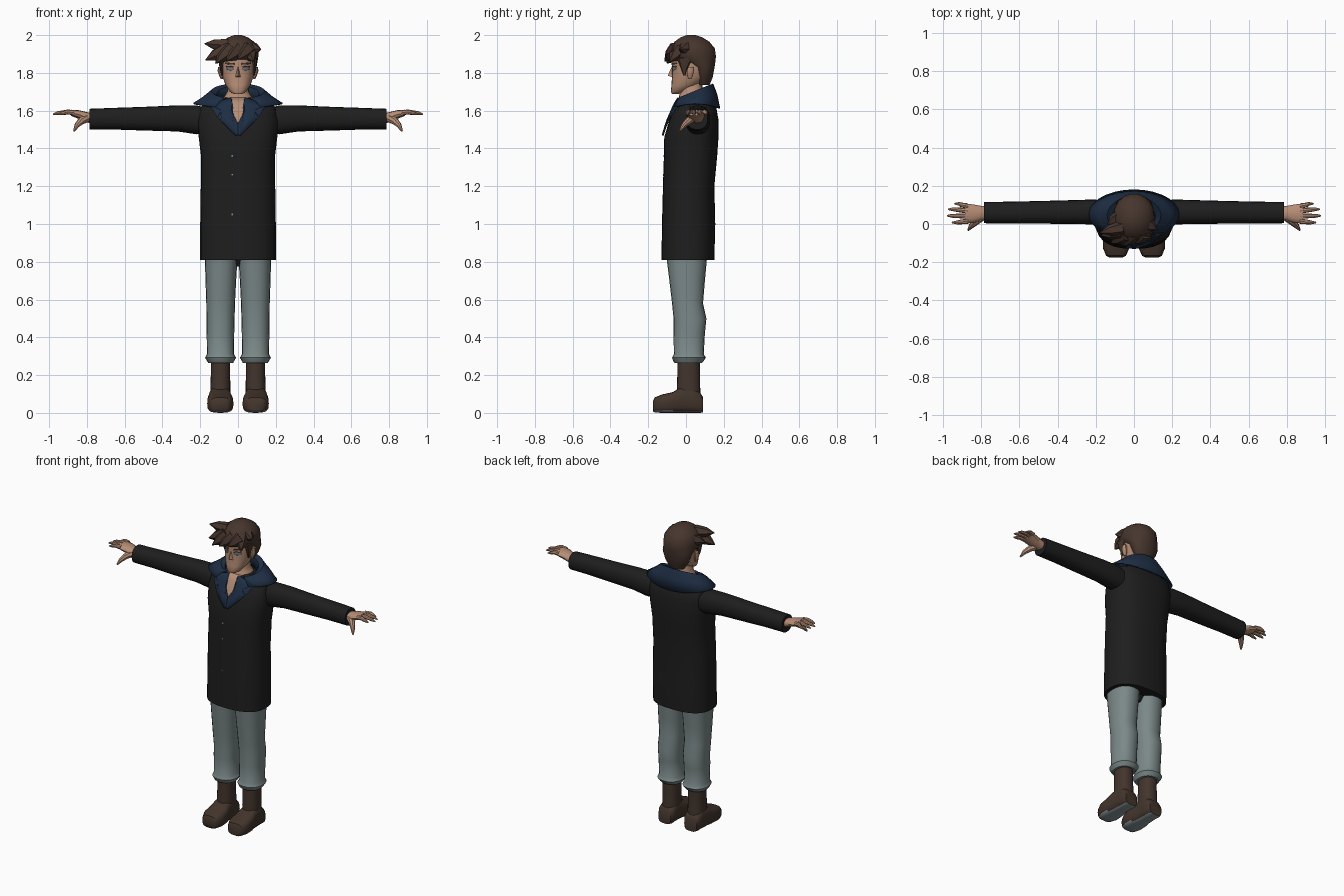
import bpy, bmesh, math
from mathutils import Vector
from mathutils.bvhtree import BVHTree


def material(name, rgb):
    m = bpy.data.materials.new(name)
    m.diffuse_color = (*rgb, 1)
    return m


BLACK = material("coat black", (0.013, 0.013, 0.013))
NAVY = material("collar navy", (0.013, 0.027, 0.058))
GREY = material("trouser grey", (0.20, 0.25, 0.25))
SKIN = material("skin", (0.47, 0.27, 0.18))
HAIR = material("hair brown", (0.062, 0.036, 0.026))
BOOT = material("boot brown", (0.055, 0.035, 0.025))
EYE = material("eye blue grey", (0.14, 0.18, 0.21))
SOLE = material("sole grey", (0.24, 0.29, 0.31))


def finish(name, bm, mat, mirror=False, thick=0):
    bmesh.ops.recalc_face_normals(bm, faces=bm.faces)
    me = bpy.data.meshes.new(name)
    bm.to_mesh(me)
    bm.free()
    me.materials.append(mat)
    ob = bpy.data.objects.new(name, me)
    bpy.context.collection.objects.link(ob)
    if thick:
        mod = ob.modifiers.new("thickness", 'SOLIDIFY')
        mod.thickness, mod.offset = thick, 0
    if mirror:
        ob.modifiers.new("mirror", 'MIRROR').use_mirror_merge = False
    return ob


def skin_rings(bm, rings):
    vs = [[bm.verts.new(p) for p in r] for r in rings]
    n = len(vs[0])
    for a, b in zip(vs, vs[1:]):
        for i in range(n):
            j = (i + 1) % n
            bm.faces.new((a[i], a[j], b[j], b[i]))
    bm.faces.new(vs[0])
    bm.faces.new(vs[-1][::-1])


def loft(name, rings, mat, axis='z', n=20, e=2.3, mirror=False):
    """Rings are (position on axis, a0, a1, b0, b1) bounds of rounded sections."""
    out = []
    for t, a0, a1, b0, b1 in rings:
        ring = []
        for i in range(n):
            w = math.tau * i / n
            c, s = math.cos(w), math.sin(w)
            a = (a0 + a1) / 2 + (a1 - a0) / 2 * math.copysign(abs(c) ** (2 / e), c)
            b = (b0 + b1) / 2 + (b1 - b0) / 2 * math.copysign(abs(s) ** (2 / e), s)
            ring.append({'z': (a, b, t), 'x': (t, a, b), 'y': (a, t, b)}[axis])
        out.append(ring)
    bm = bmesh.new()
    skin_rings(bm, out)
    return finish(name, bm, mat, mirror)


def sym(rings):
    """Expand (z, half width, y0, y1) into full bounds."""
    return [(z, -w, w, y0, y1) for z, w, y0, y1 in rings]


def tube(name, path, mat, n=8, mirror=False):
    """Tapered tube through (point, radius) pairs."""
    pts = [Vector(p) for p, r in path]
    out = []
    for i, (p, r) in enumerate(path):
        d = pts[min(i + 1, len(pts) - 1)] - pts[max(i - 1, 0)]
        q = d.to_track_quat('Z', 'Y')
        out.append([pts[i] + q @ Vector((r * math.cos(math.tau * k / n),
                                         r * math.sin(math.tau * k / n), 0)) for k in range(n)])
    bm = bmesh.new()
    skin_rings(bm, out)
    return finish(name, bm, mat, mirror)


def tree(ob):
    return BVHTree.FromPolygons([v.co for v in ob.data.vertices],
                                [p.vertices[:] for p in ob.data.polygons])


def patch(name, outline, target, mat, offset, thick=0.006, mirror=True, miss=-0.04):
    """Thin plate with an x-z outline, draped on the front of a surface."""
    bm = bmesh.new()
    bm.faces.new([bm.verts.new((x, 0, z)) for x, z in outline])
    bmesh.ops.triangulate(bm, faces=bm.faces)
    bmesh.ops.subdivide_edges(bm, edges=bm.edges, cuts=3, use_grid_fill=True)
    for v in bm.verts:
        hit = target.ray_cast(Vector((v.co.x, -1, v.co.z)), Vector((0, 1, 0)))[0]
        v.co.y = (hit.y if hit else miss) - offset
    return finish(name, bm, mat, mirror, thick)


# Coat
coat = loft("coat_body", sym([
    (0.81, .20, -.13, .15), (1.0, .20, -.127, .155), (1.2, .197, -.122, .15),
    (1.36, .196, -.117, .165), (1.46, .208, -.115, .172), (1.55, .215, -.088, .172),
    (1.62, .20, -.058, .16), (1.655, .14, -.042, .14), (1.67, .08, -.03, .10)]), BLACK, n=28, e=2.5)
coat_tree = tree(coat)
loft("coat_lining", sym([(.775, .035, -.03, .05), (.82, .06, -.06, .08)]), BLACK, n=12)
loft("sleeve", [(.15, .0, .125, 1.48, 1.61), (.22, -.002, .128, 1.475, 1.628), (.32, .0, .125, 1.49, 1.628),
                (.5, .002, .12, 1.495, 1.62), (.65, .003, .117, 1.5, 1.615),
                (.785, .004, .115, 1.5, 1.61)], BLACK, 'x', 20, mirror=True)
for z in (1.36, 1.26, 1.05):
    patch("coat_button", [(-.03 + .006 * math.cos(k), z + .006 * math.sin(k))
                          for k in (0, 1.05, 2.09, 3.14, 4.19, 5.24)], coat_tree, SOLE, .001, .003, False)

# Standing collar, open at the front
bm = bmesh.new()
cols = []
for i in range(25):
    a = math.radians(-150 + 12.5 * i)
    s, c = math.sin(a), math.cos(a)
    top = 1.70 + .04 * c
    cols.append([bm.verts.new(p) for p in (
        (.235 * s, .05 + .127 * c, 1.637 - .025 * c * c),
        (.185 * s, .048 + .113 * c, (1.637 + top) / 2),
        (.14 * s, .045 + .097 * c, top),
        (.115 * s, .04 + .08 * c, top - .012),
        (.10 * s, .04 + .07 * c, top - .06))])
for p, q in zip(cols, cols[1:]):
    for k in range(4):
        bm.faces.new((p[k], q[k], q[k + 1], p[k + 1]))
finish("collar", bm, NAVY, thick=.008)

# Lapels and open chest
patch("lapel", [(.035, 1.668), (.155, 1.632), (.085, 1.60), (.105, 1.572), (.085, 1.54),
                (.012, 1.468), (0, 1.472), (0, 1.53), (.034, 1.60)], coat_tree, NAVY, .012, .009)
patch("chest", [(-.045, 1.668), (.045, 1.668), (.04, 1.60), (0, 1.52), (-.04, 1.60)],
      coat_tree, SKIN, .006, .006, False)
loft("neck", sym([(1.64, .095, -.045, .11), (1.68, .07, -.036, .095), (1.70, .058, -.03, .088),
                  (1.76, .056, -.03, .085)]), SKIN)

# Head and face
head = loft("head", sym([
    (1.688, .022, -.074, -.04), (1.70, .042, -.08, -.01), (1.735, .066, -.077, .07),
    (1.78, .082, -.074, .12), (1.83, .09, -.074, .135), (1.88, .092, -.078, .14),
    (1.93, .085, -.07, .13), (1.97, .05, -.04, .10)]), SKIN, n=24)
head_tree = tree(head)
bm = bmesh.new()
bmesh.ops.create_cone(bm, cap_ends=True, segments=4, radius1=.5, radius2=0, depth=1)
bm.clear()
nose = [bm.verts.new(p) for p in ((0, -.07, 1.845), (-.018, -.066, 1.775), (.018, -.066, 1.775), (0, -.097, 1.785))]
for f in ((0, 1, 3), (0, 3, 2), (1, 2, 3), (0, 2, 1)):
    bm.faces.new([nose[k] for k in f])
finish("nose", bm, SKIN)
patch("eye", [(.022, 1.818), (.04, 1.811), (.062, 1.82), (.058, 1.831), (.03, 1.831)], head_tree, EYE, .001, .002)
patch("eyelid_line", [(.02, 1.83), (.062, 1.831), (.062, 1.836), (.022, 1.835)], head_tree, HAIR, .001, .003)
patch("eyebrow", [(.018, 1.843), (.068, 1.847), (.066, 1.856), (.02, 1.851)], head_tree, HAIR, .001, .004)
loft("ear", [(1.768, .08, .092, .012, .03), (1.785, .08, .1, .006, .036), (1.81, .082, .108, .004, .042),
             (1.832, .085, .106, .01, .04)], SKIN, n=10, mirror=True)

# Hair cap, sideburns and windswept locks
loft("hair_cap", sym([
    (1.735, .05, .06, .125), (1.78, .08, .045, .143), (1.83, .098, .03, .152), (1.865, .104, -.045, .158),
    (1.89, .108, -.088, .16), (1.93, .107, -.087, .154), (1.965, .085, -.062, .125),
    (1.988, .052, -.03, .088), (2.0, .02, .005, .05)]), HAIR, n=18, e=2.1)
loft("sideburn", [(1.785, .078, .088, -.012, -.004), (1.82, .078, .096, -.026, .006),
                  (1.88, .07, .103, -.05, .04)], HAIR, n=8, mirror=True)
locks = [((-.06, -.02, 1.945), (-.178, -.045, 1.955), .04), ((-.06, -.04, 1.92), (-.172, -.06, 1.868), .045),
         ((-.04, -.05, 1.925), (-.12, -.10, 1.85), .045), ((.0, -.05, 1.925), (-.06, -.113, 1.862), .045),
         ((.05, -.045, 1.925), (.0, -.105, 1.872), .045), ((.05, -.03, 1.92), (.082, -.085, 1.86), .045),
         ((.05, .01, 1.93), (.122, -.03, 1.925), .045), ((-.07, .04, 1.92), (-.14, .0, 1.90), .04)]
for base, tip, r in locks:
    b, t = Vector(base), Vector(tip)
    tube("hair_lock", [(b, r), (b.lerp(t, .55), r * .75), (t, .002)], HAIR, 6)

# Hands
loft("palm", [(.76, .022, .092, 1.53, 1.585), (.80, .018, .095, 1.538, 1.592), (.84, .006, .102, 1.555, 1.602),
              (.885, .002, .108, 1.573, 1.605)], SKIN, 'x', 12, mirror=True)
for y0, y1, tip in ((.014, .008, .953), (.041, .043, .979), (.068, .077, .972), (.094, .106, .94)):
    tube("finger", [((.87, y0, 1.59), .014), ((.905, (y0 + y1) / 2, 1.593), .0125),
                    ((tip - .025, y1, 1.587), .010), ((tip, y1, 1.58), .004)], SKIN, mirror=True)
tube("thumb", [((.80, .035, 1.56), .022), ((.83, .012, 1.545), .02), ((.853, -.012, 1.522), .014),
               ((.868, -.032, 1.493), .005)], SKIN, mirror=True)

# Trousers with rolled cuffs
loft("trouser_leg", [
    (.265, .025, .158, -.06, .085), (.272, .022, .162, -.066, .092), (.292, .01, .174, -.074, .105),
    (.312, .022, .164, -.064, .094), (.42, .02, .166, -.066, .10), (.5, .018, .167, -.066, .108),
    (.58, .016, .168, -.074, .09), (.7, .01, .172, -.088, .10), (.83, .002, .176, -.104, .112)],
    GREY, mirror=True)

# Boots with pale soles
loft("boot_shaft", [(.06, .042, .146, -.05, .08), (.14, .04, .146, -.048, .075), (.20, .042, .144, -.046, .074),
                    (.285, .042, .144, -.046, .074)], BOOT, mirror=True)
foot = loft("boot_foot", [
    (-.176, .06, .128, .01, .06), (-.166, .042, .146, .002, .082), (-.125, .024, .163, 0, .098),
    (-.07, .026, .162, 0, .11), (-.03, .036, .155, 0, .135), (.03, .04, .15, 0, .14),
    (.072, .038, .15, 0, .11), (.09, .05, .14, .002, .085)], BOOT, 'y', 20, 3.2, mirror=True)
foot.data.materials.append(SOLE)
for p in foot.data.polygons:
    if p.normal.z < -.75:
        p.material_index = 1

bpy.ops.object.select_all(action='SELECT')
bpy.context.view_layer.objects.active = coat
bpy.ops.object.shade_smooth_by_angle(angle=math.radians(40))
